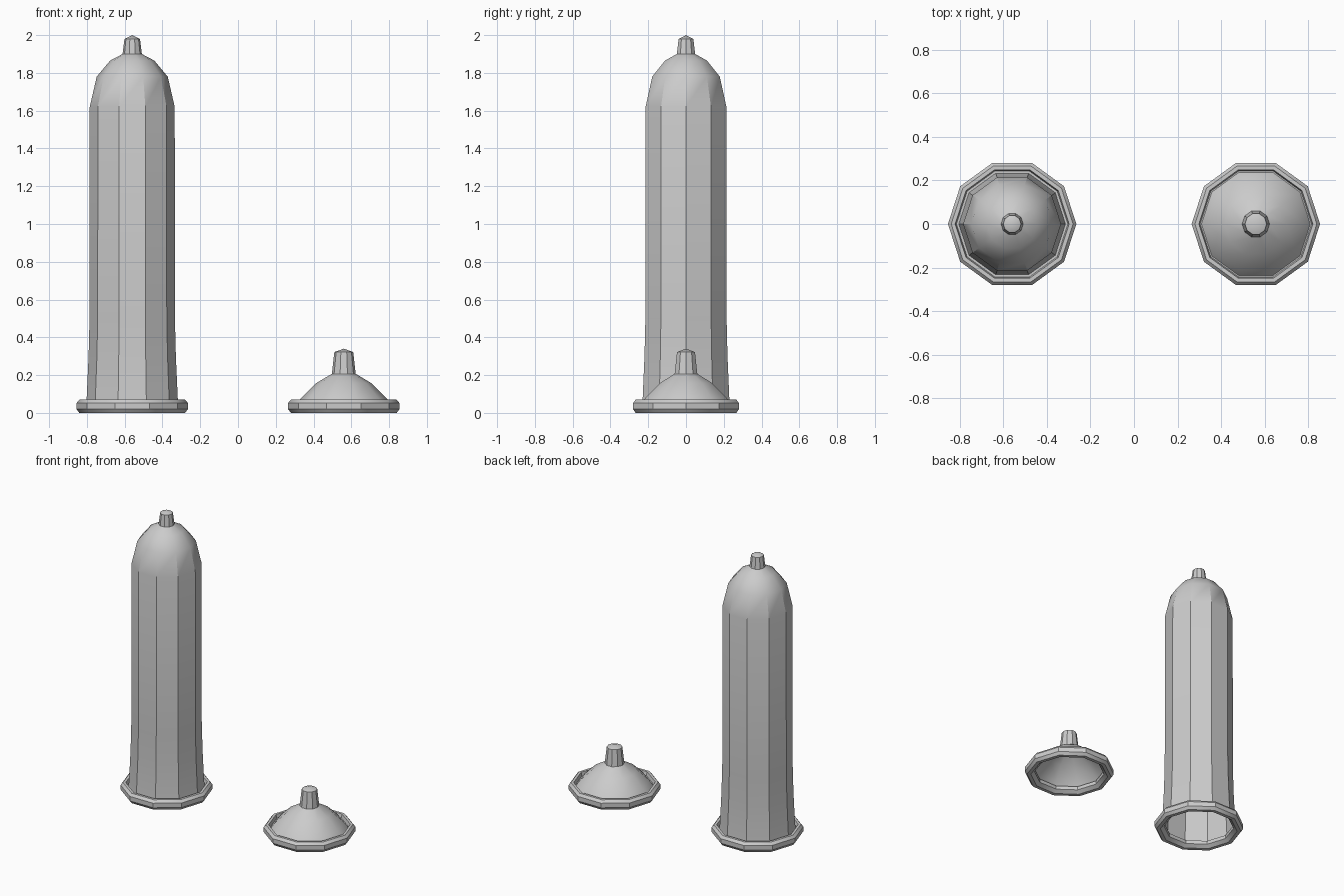
import bpy, bmesh
from math import cos, sin, pi, radians

if "Cube" in bpy.data.objects:
    bpy.data.objects.remove(bpy.data.objects["Cube"])

SIDES = 10


def lathe(name, profile, cx, closed=False):
    """Revolve (radius, z) points round a vertical axis at x = cx."""
    bm = bmesh.new()
    rings = []
    for r, z in profile:
        if r == 0:
            rings.append([bm.verts.new((cx, 0, z))] * SIDES)
        else:
            rings.append([bm.verts.new((cx + r * cos(2 * pi * i / SIDES),
                                        r * sin(2 * pi * i / SIDES), z))
                          for i in range(SIDES)])
    pairs = list(zip(rings, rings[1:]))
    if closed:
        pairs.append((rings[-1], rings[0]))
    for a, b in pairs:
        for i in range(SIDES):
            j = (i + 1) % SIDES
            quad = [a[i], a[j], b[j], b[i]]
            bm.faces.new(list(dict.fromkeys(quad)))
    if closed:
        bmesh.ops.recalc_face_normals(bm, faces=bm.faces)
    mesh = bpy.data.meshes.new(name)
    bm.to_mesh(mesh)
    bm.free()
    obj = bpy.data.objects.new(name, mesh)
    bpy.context.collection.objects.link(obj)
    bpy.ops.object.select_all(action='DESELECT')
    obj.select_set(True)
    bpy.context.view_layer.objects.active = obj
    bpy.ops.object.shade_smooth_by_angle(angle=radians(30))
    return obj


# Rolled rim section shared by both sheaths
rim = [(0.245, 0.045), (0.256, 0.045), (0.262, 0.07), (0.28, 0.07),
       (0.295, 0.052), (0.295, 0.02), (0.28, 0.0), (0.255, 0.0),
       (0.23, 0.02), (0.23, 0.045)]

# Tall unrolled sheath with dome and tip, open underneath
tall = [(0.245, 0.045), (0.241, 0.08), (0.231, 0.3), (0.226, 0.5),
        (0.225, 1.62), (0.188, 1.78), (0.117, 1.865), (0.051, 1.9),
        (0.041, 1.98), (0, 2.0)]

# Short rolled-up sheath: shallow dome with tip
short = [(0.25, 0.045), (0.225, 0.08), (0.145, 0.158), (0.063, 0.207),
         (0.05, 0.322), (0, 0.34)]

for label, profile, x in (("tall", tall, -0.56), ("short", short, 0.56)):
    lathe(label + "_sheath", profile, x)
    lathe(label + "_rolled_rim", rim, x, closed=True)
